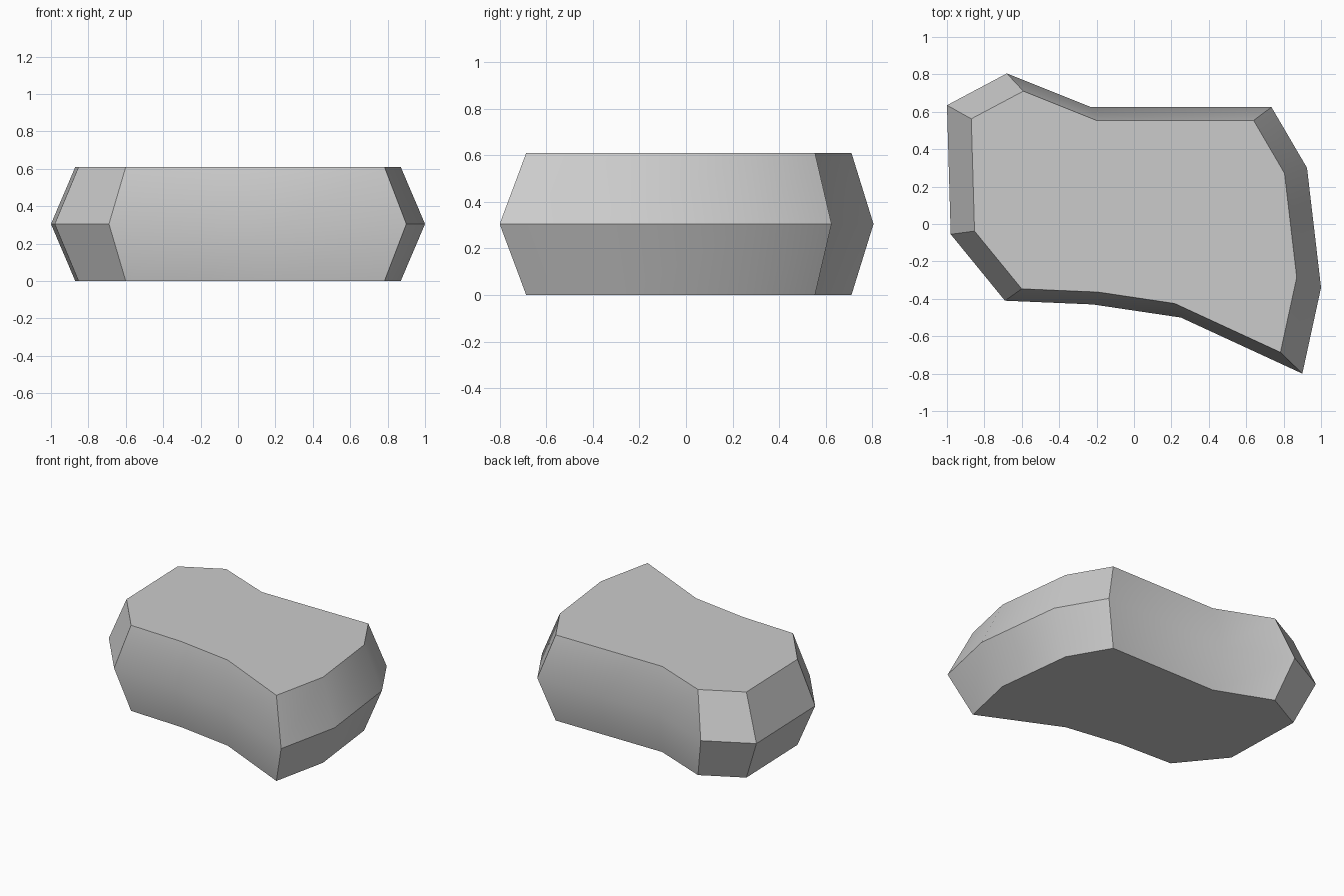
import bpy
import bmesh
import math

cube = bpy.data.objects.get("Cube")
if cube:
    bpy.data.objects.remove(cube, do_unlink=True)

HEIGHT = 0.61
TAPER = 0.87      # size of the flat top and bottom against the waist
SHIFT_Y = 0.01

# Waist outline, counterclockwise from the front right corner
outline = [(-0.69, -0.41), (-0.22, -0.43), (0.25, -0.5), (0.9, -0.8),
           (1, -0.34), (0.925, 0.3), (0.735, 0.625), (-0.23, 0.625),
           (-0.68, 0.805), (-1, 0.635), (-0.98, -0.055)]

stone = bpy.data.materials.new("stone_grey")
stone.use_nodes = True
colour = (0.6, 0.6, 0.6, 1)
stone.diffuse_color = colour
stone.node_tree.nodes["Principled BSDF"].inputs["Base Color"].default_value = colour

bm = bmesh.new()


def ring(z, scale, shift):
    return [bm.verts.new((x * scale, y * scale + shift, z)) for x, y in outline]


# Stack of three rings: bottom, waist, top
rings = [ring(0, TAPER, SHIFT_Y), ring(HEIGHT / 2, 1, 0), ring(HEIGHT, TAPER, SHIFT_Y)]
for low, high in zip(rings, rings[1:]):
    for i in range(len(outline)):
        j = (i + 1) % len(outline)
        bm.faces.new((low[i], low[j], high[j], high[i]))

# Flat caps
bm.faces.new(rings[-1])
bm.faces.new(rings[0][::-1])

mesh = bpy.data.meshes.new("rock")
bm.to_mesh(mesh)
bm.free()
mesh.materials.append(stone)
rock = bpy.data.objects.new("rock", mesh)
bpy.context.collection.objects.link(rock)

# Soft shading on gentle bends, crisp corners elsewhere
bpy.ops.object.select_all(action='DESELECT')
rock.select_set(True)
bpy.context.view_layer.objects.active = rock
bpy.ops.object.shade_smooth_by_angle(angle=math.radians(30))
